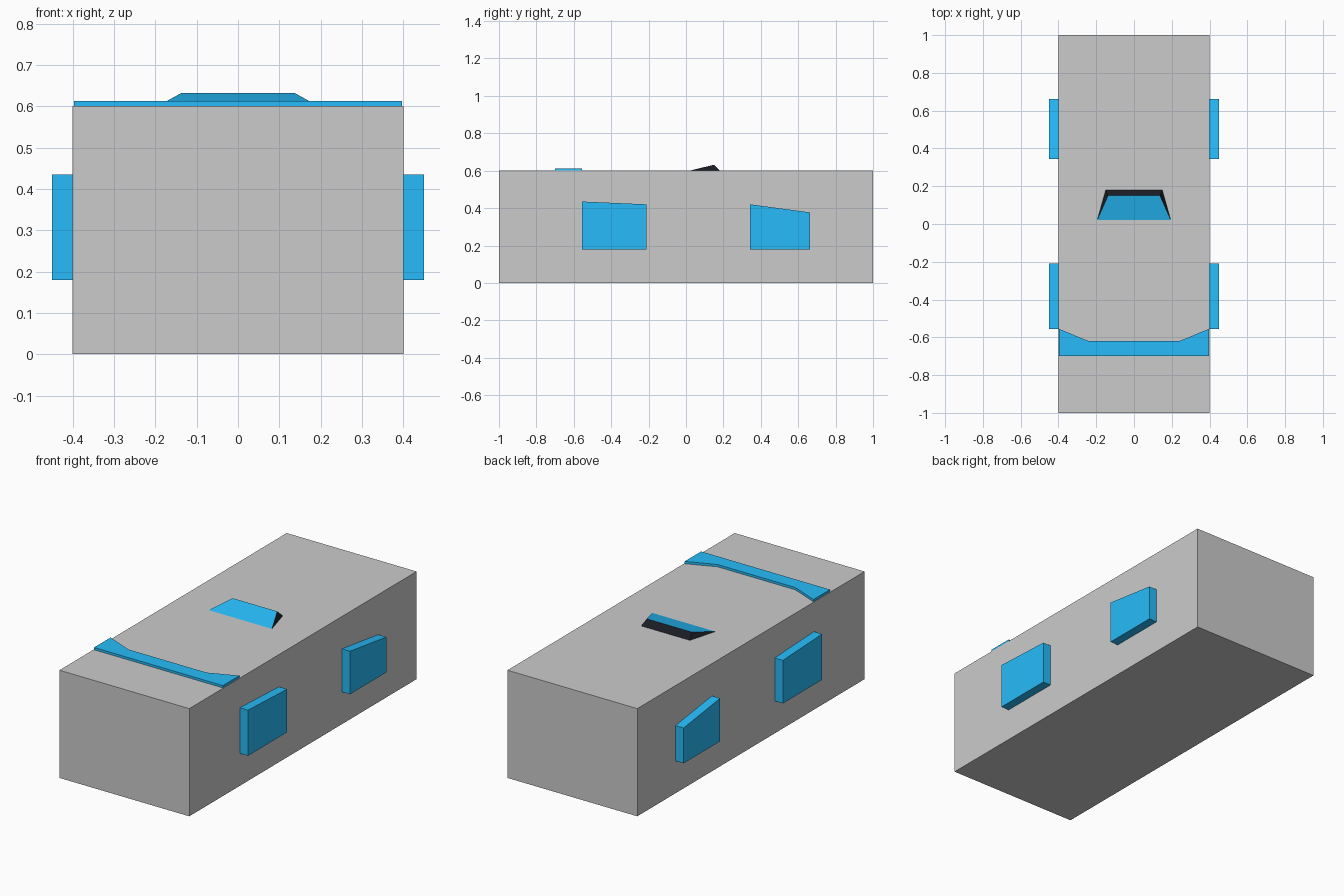
import bpy
import bmesh
from mathutils import Vector

if "Cube" in bpy.data.objects:
    bpy.data.objects.remove(bpy.data.objects["Cube"])


def material(name, rgb):
    mat = bpy.data.materials.new(name)
    mat.diffuse_color = (*rgb, 1.0)
    mat.use_nodes = True
    mat.node_tree.nodes["Principled BSDF"].inputs["Base Color"].default_value = mat.diffuse_color
    return mat


blue = material("blue", (0.02, 0.5, 0.95))
dark = material("dark", (0.01, 0.012, 0.018))


def finish(name, bm, mats=()):
    bmesh.ops.recalc_face_normals(bm, faces=bm.faces[:])
    mesh = bpy.data.meshes.new(name)
    bm.to_mesh(mesh)
    bm.free()
    for mat in mats:
        mesh.materials.append(mat)
    obj = bpy.data.objects.new(name, mesh)
    bpy.context.collection.objects.link(obj)
    return obj


def extruded(name, outline, offset, mat):
    """Extrude a flat outline along an offset vector."""
    bm = bmesh.new()
    face = bm.faces.new([bm.verts.new(p) for p in outline])
    new = bmesh.ops.extrude_face_region(bm, geom=[face], use_keep_orig=True)
    moved = [g for g in new["geom"] if isinstance(g, bmesh.types.BMVert)]
    bmesh.ops.translate(bm, verts=moved, vec=Vector(offset))
    return finish(name, bm, [mat])


# Main body block
bpy.ops.mesh.primitive_cube_add(size=1, location=(0, 0, 0.3))
body = bpy.context.object
body.name = "body"
body.scale = (0.8, 2.0, 0.6)

# Side panels with sloping top edges, mirrored left and right
panels = {
    "front_side_panel": [(-0.555, 0.18), (-0.21, 0.18), (-0.21, 0.42), (-0.555, 0.435)],
    "rear_side_panel": [(0.343, 0.18), (0.663, 0.18), (0.663, 0.377), (0.343, 0.42)],
}
for name, profile in panels.items():
    for side, s in (("right", 1), ("left", -1)):
        outline = [(s * 0.4, y, z) for y, z in profile]
        extruded(f"{name}_{side}", outline, (s * 0.05, 0, 0), blue)

# Thin strip across the front of the top, widening at both ends
half = [(0.397, -0.70), (0.397, -0.555), (0.24, -0.62)]
strip = half + [(-x, y) for x, y in reversed(half)]
extruded("front_strip", [(x, y, 0.6) for x, y in strip], (0, 0, 0.013), blue)

# Top wedge: blue sloping front, dark sides and back
bm = bmesh.new()
rows = [(0.195, 0.02, 0.6), (0.137, 0.15, 0.632), (0.15, 0.18, 0.6)]
right = [bm.verts.new(p) for p in rows]
left = [bm.verts.new((-x, y, z)) for x, y, z in rows]
for i in range(3):
    j = (i + 1) % 3
    quad = bm.faces.new((right[i], right[j], left[j], left[i]))
    quad.material_index = 0 if i == 0 else 1
for tri in (right, left):
    bm.faces.new(tri).material_index = 1
finish("top_wedge", bm, [blue, dark])
